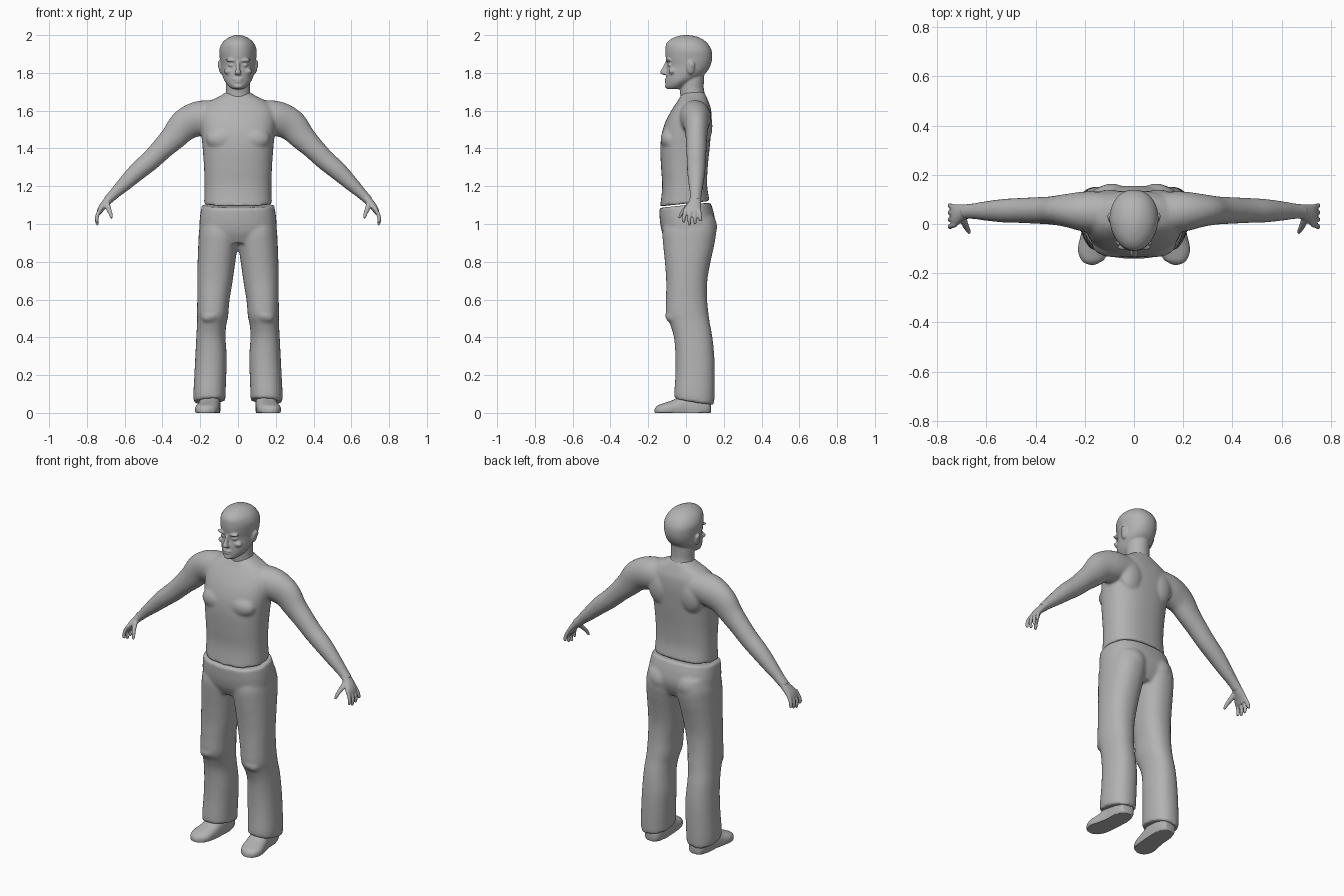
import bpy, bmesh, math
from mathutils import Vector, Matrix

grey = bpy.data.materials.new("plain_grey")
grey.diffuse_color = (0.45, 0.45, 0.45, 1)


def spline(rows, steps=4):
    """Catmull-Rom through rows of numbers."""
    out = []
    for i in range(len(rows) - 1):
        p = [rows[max(i - 1, 0)], rows[i], rows[i + 1], rows[min(i + 2, len(rows) - 1)]]
        for s in range(steps):
            t = s / steps
            out.append([0.5 * (2 * b + (c - a) * t + (2 * a - 5 * b + 4 * c - d) * t * t
                               + (3 * b - a - 3 * c + d) * t ** 3) for a, b, c, d in zip(*p)])
    return out + [list(rows[-1])]


def loft(bm, rows, side=1, ref=(0, 1, 0), power=2.0, egg=0.0, n=32, fix=None):
    """Closed tube; each row is x, y, z, radius across, radius along ref."""
    rows, ref, rings = spline(rows), Vector(ref), []
    for i, r in enumerate(rows):
        t = Vector(rows[min(i + 1, len(rows) - 1)][:3]) - Vector(rows[max(i - 1, 0)][:3])
        u = ref.cross(t).normalized()
        ring = []
        for k in range(n):
            a = 2 * math.pi * k / n
            c, s = math.cos(a), math.sin(a)
            pu = math.copysign(abs(c) ** (2 / power), c)
            pv = math.copysign(abs(s) ** (2 / power), s)
            p = Vector(r[:3]) + u * r[3] * pu * (1 + egg * min(pv, 0)) + ref * r[4] * pv
            if fix:
                p = fix(p)
            ring.append(bm.verts.new((p.x * side, p.y, p.z)))
        rings.append(ring)
    faces = [bm.faces.new((a[k], a[(k + 1) % n], b[(k + 1) % n], b[k]))
             for a, b in zip(rings, rings[1:]) for k in range(n)]
    faces += [bm.faces.new(rings[0]), bm.faces.new(rings[-1])]
    bmesh.ops.recalc_face_normals(bm, faces=faces)


def ball(bm, loc, size, side=1, tilt=0.0):
    m = (Matrix.Translation((loc[0] * side, loc[1], loc[2])) @ Matrix.Rotation(tilt * side, 4, 'Y')
         @ Matrix.Diagonal((*size, 1)))
    bmesh.ops.create_uvsphere(bm, u_segments=24, v_segments=14, radius=1, matrix=m)


def finish(bm, name, voxel=None, smooth=0):
    me = bpy.data.meshes.new(name)
    bm.to_mesh(me)
    bm.free()
    me.materials.append(grey)
    me.shade_smooth()
    ob = bpy.data.objects.new(name, me)
    bpy.context.collection.objects.link(ob)
    if voxel:
        m = ob.modifiers.new("merge", 'REMESH')
        m.mode, m.voxel_size, m.use_smooth_shade = 'VOXEL', voxel, True
        s = ob.modifiers.new("soften", 'SMOOTH')
        s.factor, s.iterations = 0.5, smooth
    return ob


def upright(rows):
    """z, x inner, x outer, y front, y back -> loft rows."""
    return [((b + a) / 2, (f + k) / 2, z, (b - a) / 2, (k - f) / 2) for z, a, b, f, k in rows]


def sym(rows):
    return upright([(z, -w, w, f, k) for z, w, f, k in rows])


def slant(p):
    """Waistline that rises towards the back."""
    w = max(0, 1 - abs(p.z - 1.105) / 0.12)
    return Vector((p.x, p.y, p.z + 0.11 * p.y * w))


def hem(p):
    """Trouser hem that drops towards the heel."""
    w = max(0, 1 - (p.z - 0.06) / 0.15)
    return Vector((p.x, p.y, p.z - 0.16 * (p.y - 0.04) * w))


# torso with arms
bm = bmesh.new()
loft(bm, sym([(1.108, .18, -.137, .125), (1.2, .177, -.126, .112), (1.3, .18, -.132, .115),
              (1.4, .187, -.136, .125), (1.48, .195, -.128, .132), (1.55, .20, -.105, .136),
              (1.61, .19, -.072, .132), (1.65, .15, -.045, .118), (1.675, .10, -.03, .108),
              (1.70, .06, -.01, .095)]), power=2.4, n=48, fix=slant)
for s in (1, -1):
    loft(bm, [(.10, .045, 1.57, .085, .085), (.20, .05, 1.56, .092, .082), (.28, .055, 1.525, .085, .066),
              (.34, .055, 1.46, .07, .057), (.40, .055, 1.40, .059, .054), (.46, .055, 1.34, .054, .051),
              (.53, .054, 1.28, .049, .048), (.60, .053, 1.213, .039, .04), (.655, .052, 1.16, .029, .032),
              (.695, .05, 1.12, .025, .03)], s)
    ball(bm, (.085, -.085, 1.45), (.085, .05, .06), s)      # chest muscle
    ball(bm, (.10, .095, 1.52), (.075, .045, .10), s)       # shoulder blade
finish(bm, "torso_and_arms", .008, 8)

# head and neck
bm = bmesh.new()
loft(bm, sym([(1.62, .085, -.03, .11), (1.67, .07, -.03, .105), (1.71, .064, -.032, .095),
              (1.76, .064, -.03, .095), (1.82, .06, -.03, .10)]))
loft(bm, sym([(1.714, .028, -.098, -.04), (1.73, .05, -.108, 0), (1.76, .073, -.106, .05),
              (1.80, .086, -.104, .105), (1.84, .092, -.099, .13), (1.88, .097, -.107, .139),
              (1.92, .099, -.109, .135), (1.955, .086, -.104, .115), (1.98, .062, -.078, .085),
              (1.995, .032, -.04, .045), (2.0, .01, -.01, .01)]), power=2.2, egg=.16, n=48)
loft(bm, [(0, -.098, 1.865, .009, .008), (0, -.107, 1.84, .009, .012), (0, -.116, 1.815, .012, .016),
          (0, -.119, 1.80, .017, .018), (0, -.112, 1.79, .013, .012)])                 # nose
ball(bm, (0, -.102, 1.766), (.028, .012, .006))             # upper lip
ball(bm, (0, -.102, 1.754), (.023, .012, .006))             # lower lip
ball(bm, (0, -.098, 1.729), (.025, .014, .012))             # chin
for s in (1, -1):
    ball(bm, (.036, -.094, 1.866), (.032, .014, .008), s, -.05)   # brow
    ball(bm, (.036, -.085, 1.842), (.017, .014, .009), s)         # eye
    ball(bm, (.05, -.074, 1.808), (.025, .018, .016), s)          # cheek
    ball(bm, (.094, .024, 1.828), (.009, .021, .036), s, .15)     # ear
    ball(bm, (.101, .03, 1.842), (.006, .017, .022), s, .15)      # ear rim
finish(bm, "head", .0055, 2)

# hands
for s, label in ((1, "left"), (-1, "right")):
    bm = bmesh.new()
    loft(bm, [(.665, .052, 1.15, .024, .028), (.695, .047, 1.118, .021, .033),
              (.722, .036, 1.085, .018, .044), (.737, .034, 1.058, .013, .044)], s)
    for y0, y1, z1 in ((-.002, -.012, 1.008), (.022, .018, .994), (.046, .047, 1.0), (.068, .076, 1.018)):
        loft(bm, [(.724, y0, 1.085, .010, .011), (.742, (y0 + y1) / 2, 1.052, .0105, .011),
                  (.748, y1, 1.025, .0095, .0095), (.744, y1, z1 + .004, .008, .008),
                  (.742, y1, z1, .004, .004)], s, n=12)
    loft(bm, [(.695, .025, 1.112, .016, .018), (.686, -.002, 1.083, .014, .014),
              (.676, -.022, 1.058, .011, .011), (.670, -.033, 1.036, .008, .008),
              (.669, -.035, 1.03, .004, .004)], s, n=12)    # thumb
    finish(bm, label + "_hand", .0045, 2)

# trousers
bm = bmesh.new()
loft(bm, sym([(.90, .17, -.10, .12), (.95, .20, -.125, .145), (1.0, .204, -.136, .155),
              (1.05, .20, -.14, .147), (1.10, .191, -.141, .13)]), power=2.5, n=48, fix=slant)
for s in (1, -1):
    loft(bm, upright([(.062, .066, .233, -.062, .148), (.10, .066, .236, -.062, .151),
                      (.2, .062, .231, -.056, .152), (.3, .06, .226, -.056, .15),
                      (.4, .066, .221, -.064, .14), (.47, .062, .217, -.085, .127),
                      (.52, .052, .217, -.106, .12), (.6, .045, .216, -.106, .112),
                      (.7, .029, .216, -.105, .113), (.8, .015, .214, -.112, .13),
                      (.88, .003, .211, -.12, .148), (.96, -.01, .206, -.125, .16),
                      (1.03, .0, .19, -.11, .15)]), s, power=2.25, fix=hem)
    ball(bm, (.09, .085, .985), (.085, .08, .085), s)       # seat
    ball(bm, (.14, -.075, .515), (.055, .035, .035), s, .3) # knee fold
finish(bm, "trousers", .009, 5)

# shoes
flat = lambda p: Vector((p.x, p.y, max(p.z, 0)))
for s, label in ((1, "left"), (-1, "right")):
    bm = bmesh.new()
    loft(bm, [(.145, .132, .03, .02, .025), (.145, .12, .032, .043, .045), (.147, .07, .035, .055, .075),
              (.15, .0, .03, .056, .075), (.158, -.06, .022, .06, .05), (.167, -.11, .018, .061, .036),
              (.17, -.145, .014, .046, .028), (.17, -.16, .012, .025, .018), (.17, -.166, .01, .008, .008)],
         s, ref=(0, 0, 1), power=2.4, fix=flat)
    ob = finish(bm, label + "_shoe")
    ob.data.set_sharp_from_angle(angle=math.radians(40))
